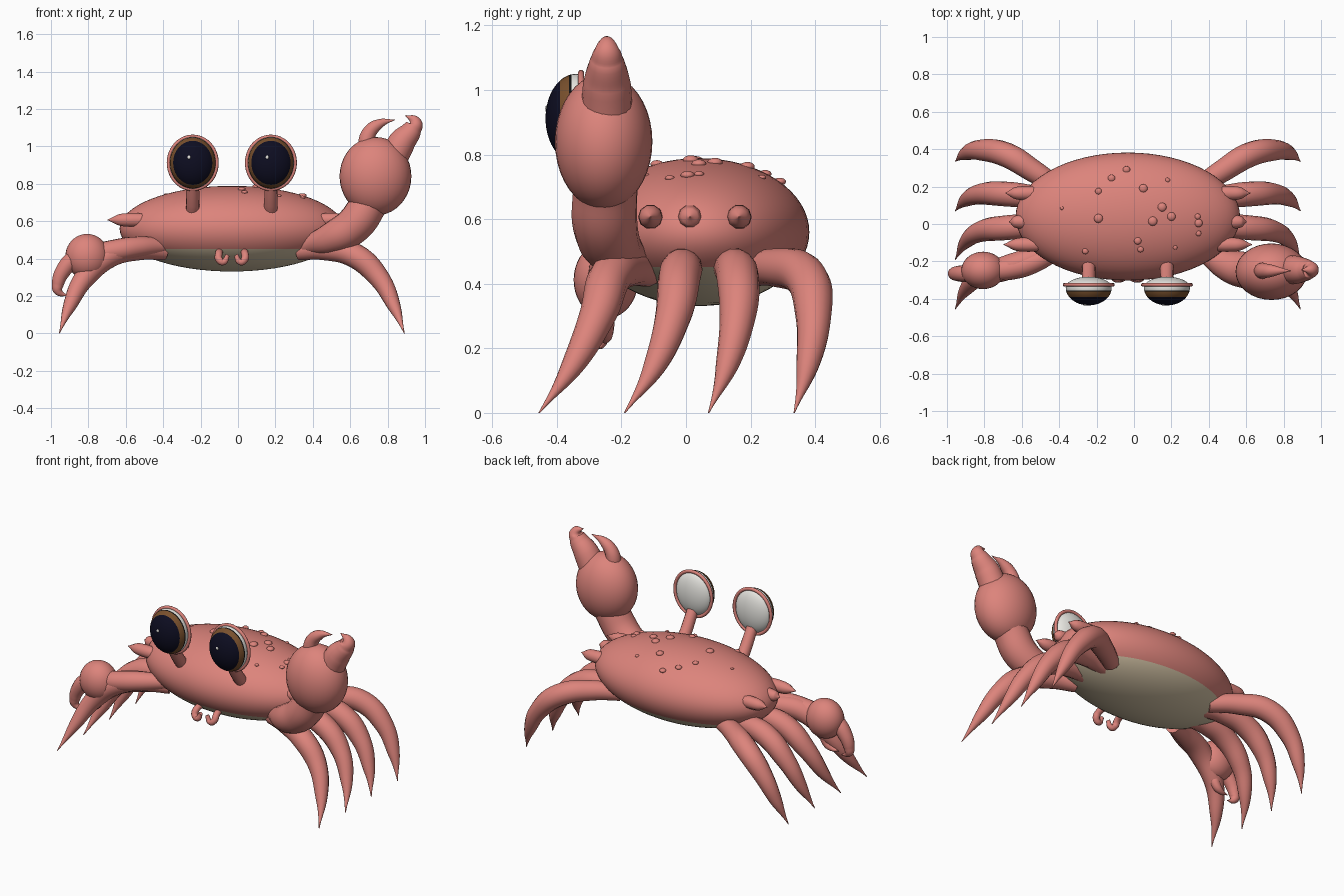
import bpy, bmesh, math
from mathutils import Matrix, Vector

cube = bpy.data.objects.get("Cube")
if cube:
    bpy.data.objects.remove(cube, do_unlink=True)


def material(name, rgb):
    m = bpy.data.materials.new(name)
    m.use_nodes = True
    m.diffuse_color = (*rgb, 1)
    m.node_tree.nodes["Principled BSDF"].inputs["Base Color"].default_value = (*rgb, 1)
    return m


CORAL = material("coral", (0.72, 0.23, 0.20))
SAND = material("sand", (0.66, 0.55, 0.38))
WHITE = material("eye white", (0.8, 0.79, 0.75))
BROWN = material("brown", (0.19, 0.08, 0.026))
BLACK = material("black", (0.005, 0.005, 0.005))
NAVY = material("navy", (0.004, 0.004, 0.015))
MID = -0.033  # body's centre in x


def finish(name, mesh, mats):
    mesh.materials.clear()
    for m in mats:
        mesh.materials.append(m)
    for p in mesh.polygons:
        p.use_smooth = True
    ob = bpy.data.objects.new(name, mesh)
    bpy.context.collection.objects.link(ob)
    return ob


def ball(name, centre, radii, mats=(CORAL,), segs=32, rings=20, pole_y=False):
    bm = bmesh.new()
    bmesh.ops.create_uvsphere(bm, u_segments=segs, v_segments=rings, radius=1)
    if pole_y:
        bmesh.ops.rotate(bm, verts=bm.verts, matrix=Matrix.Rotation(math.pi / 2, 3, 'X'))
    bmesh.ops.scale(bm, verts=bm.verts, vec=radii)
    bmesh.ops.translate(bm, verts=bm.verts, vec=centre)
    mesh = bpy.data.meshes.new(name)
    bm.to_mesh(mesh)
    bm.free()
    return finish(name, mesh, mats)


def tube(name, path, radii, sides=5):
    """Smooth tapered limb through the path points."""
    cu = bpy.data.curves.new(name, 'CURVE')
    cu.dimensions = '3D'
    cu.bevel_depth = 1
    cu.bevel_resolution = sides
    cu.use_fill_caps = True
    cu.resolution_u = 8
    sp = cu.splines.new('BEZIER')
    sp.radius_interpolation = 'CARDINAL'
    sp.bezier_points.add(len(path) - 1)
    for bp, co, r in zip(sp.bezier_points, path, radii):
        bp.co = co
        bp.radius = r
        bp.handle_left_type = bp.handle_right_type = 'AUTO'
    tmp = bpy.data.objects.new(name + "_path", cu)
    bpy.context.collection.objects.link(tmp)
    dg = bpy.context.evaluated_depsgraph_get()
    mesh = bpy.data.meshes.new_from_object(tmp.evaluated_get(dg))
    bpy.data.objects.remove(tmp, do_unlink=True)
    return finish(name, mesh, (CORAL,))


# Shell with a sand-coloured belly
CENTRE = Vector((MID, 0.04, 0.56))
RAD = Vector((0.60, 0.342, 0.229))
body = ball("shell", CENTRE, RAD, (CORAL, SAND), 64, 32)
for p in body.data.polygons:
    p.material_index = int(p.center.z < 0.45)

# Bumps scattered on the shell: x, y, size
bumps = [(-.04, .29, .02), (-.12, .245, .02), (-.19, .175, .018), (.18, .235, .013),
         (.05, .19, .023), (-.385, .085, .01), (-.19, .03, .024), (.15, .09, .024),
         (.10, .015, .025), (.20, .04, .023), (.34, .04, .016), (.345, .005, .022),
         (.345, -.05, .015), (.02, -.09, .02), (.035, -.135, .017), (-.26, -.145, .017),
         (.22, -.125, .012)]
for x, y, r in bumps:
    u, v = (x - CENTRE.x) / RAD.x, (y - CENTRE.y) / RAD.y
    z = CENTRE.z + RAD.z * math.sqrt(1 - u * u - v * v)
    ball("shell_bump", (x, y, z), (r, r, 0.6 * r), (CORAL,), 12, 8)

# Walking legs, back to front: y at each joint
reach = [0.36, 0.50, 0.65, 0.785, 0.87, 0.923]
height = [0.44, 0.45, 0.42, 0.30, 0.14, 0.0]
thick = [0.05, 0.06, 0.066, 0.056, 0.034, 0.002]
legs = {"back": [.19, .28, .37, .395, .375, .335],
        "mid_back": [.13, .145, .16, .16, .125, .07],
        "mid_front": [-.01, -.01, -.02, -.04, -.10, -.19],
        "front": [-.12, -.18, -.235, -.275, -.355, -.455]}
for side, s in (("left", 1), ("right", -1)):
    for place, ys in legs.items():
        tube(f"{side}_{place}_leg",
             [(MID + s * d, y, z) for d, y, z in zip(reach, ys, height)], thick)
    # Spikes along the shell's rim
    for y, tip in ((-.11, .665), (.012, .635), (.165, .655)):
        tube(f"{side}_rim_spike",
             [(MID + s * d, y, 0.607) for d in (.46, .55, .61, tip)],
             [.036, .038, .029, .002], 3)

# Big raised left claw
tube("left_claw_arm", [(.36, -.14, .47), (.50, -.22, .51), (.62, -.25, .58), (.71, -.25, .71)],
     [.05, .085, .10, .10], 7)
ball("left_claw_palm", (.735, -.255, .84), (.192, .151, .21))
tube("left_claw_thumb", [(.80, -.245, .87), (.875, -.245, 1.02), (.93, -.245, 1.09),
                         (.945, -.245, 1.13), (.895, -.245, 1.166)],
     [.078, .074, .054, .036, .002], 7)
tube("left_claw_finger", [(.68, -.25, .98), (.70, -.25, 1.07), (.755, -.25, 1.12),
                          (.84, -.25, 1.143)], [.045, .04, .027, .002])

# Small lowered right claw
tube("right_claw_arm", [(-.40, -.14, .47), (-.55, -.21, .46), (-.67, -.24, .44), (-.78, -.25, .42)],
     [.045, .058, .06, .055])
ball("right_claw_palm", (-.807, -.248, .412), (.116, .10, .12))
tube("right_claw_thumb", [(-.86, -.265, .42), (-.925, -.265, .35), (-.962, -.265, .27),
                          (-.96, -.265, .225), (-.91, -.265, .20)], [.045, .044, .034, .024, .002])
tube("right_claw_finger", [(-.80, -.25, .33), (-.81, -.25, .27), (-.845, -.25, .235),
                           (-.90, -.25, .225)], [.03, .028, .02, .002])

# Eyes on stalks, each with a rim ring
for side, s in (("left", 1), ("right", -1)):
    x = MID + s * 0.209
    tube(f"{side}_eye_stalk", [(x, -.22, .66), (x, -.25, .70), (x, -.32, .81)], [.036, .036, .034])
    eye = ball(f"{side}_eyeball", (x, 0, 0), (.123, 1, .138),
               (WHITE, BLACK, BROWN, NAVY), 40, 40, True)
    for p in eye.data.polygons:
        p.material_index = sum(-p.center.y > limit for limit in (.16, .24, .55))
    for v in eye.data.vertices:
        v.co.y = -0.34 + v.co.y * (0.095 if v.co.y < 0 else 0.058)
        v.co.z += 0.912
    ball(f"{side}_eye_glint", (x - .02, -.432, .942), (.009, .004, .01), (WHITE,), 12, 8)

    bpy.ops.mesh.primitive_torus_add(major_segments=48, minor_segments=10, major_radius=0.129,
                                     minor_radius=0.01, location=(x, -.325, .912),
                                     rotation=(math.pi / 2, 0, 0))
    ring = bpy.context.object
    ring.name = f"{side}_eye_ring"
    ring.scale = (1, 1.085, 1)
    ring.data.materials.append(CORAL)
    bpy.ops.object.shade_smooth()

    # Little curled mouthparts
    tube(f"{side}_mouthpart", [(MID + s * d, y, z) for d, y, z in
                               ((.06, -.21, .44), (.07, -.27, .425), (.068, -.29, .395),
                                (.045, -.295, .382), (.022, -.295, .42))],
         [.018, .02, .02, .018, .012], 3)
